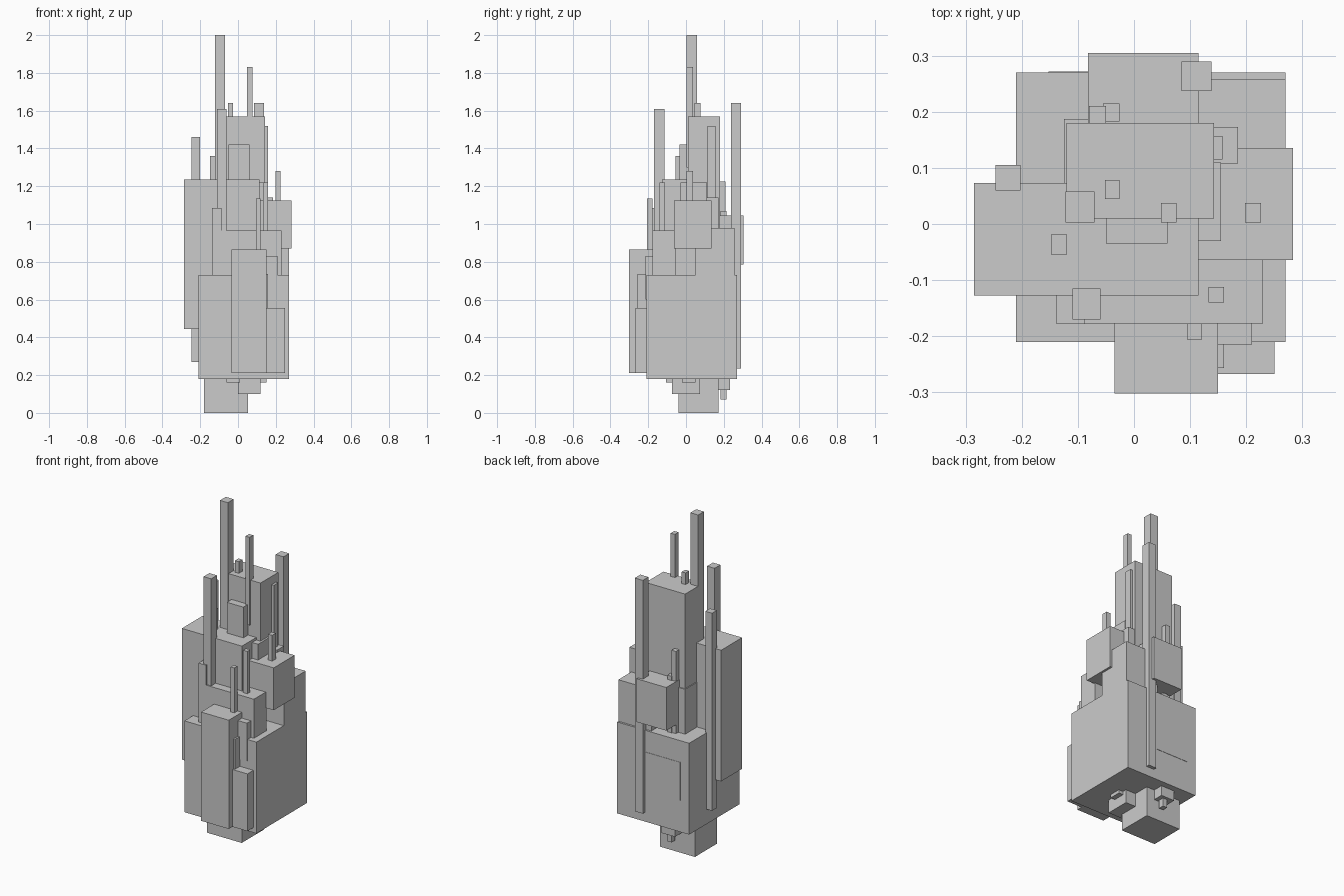
import bpy


def box(name, x, y, z):
    """Axis-aligned box from (min, max) ranges."""
    bpy.ops.mesh.primitive_cube_add(size=1, location=[sum(r) / 2 for r in (x, y, z)])
    ob = bpy.context.object
    ob.name = name
    ob.scale = [r[1] - r[0] for r in (x, y, z)]
    bpy.ops.object.transform_apply(location=False, rotation=False, scale=True)


# Main volumes
box("main_hull", (-.21, .27), (-.21, .27), (.18, .73))
box("left_block", (-.285, .115), (-.127, .073), (.445, 1.235))
box("back_block", (-.082, .115), (.105, .305), (.785, 1.045))
box("right_block", (.085, .283), (-.064, .135), (.87, 1.125))
box("front_block", (-.035, .15), (-.302, -.12), (.21, .865))
box("front_shoulder", (-.10, .23), (-.177, -.055), (.65, .965))
box("back_right_shoulder", (.05, .27), (.05, .258), (.65, .98))
box("tower_base", (-.125, .1), (0, .187), (.65, 1.0))
box("tower", (-.12, .143), (.01, .18), (.97, 1.57))
box("tower_front_bay", (-.05, .06), (-.035, .06), (1.1, 1.42))
box("tower_right_bay", (0, .155), (-.03, .11), (.9, 1.22))
box("right_step", (.12, .185), (.108, .173), (.8, 1.14))

# Small front blocks and rear panel
box("front_low_block", (.12, .25), (-.267, -.18), (.21, .555))
box("front_mid_post", (.1, .16), (-.257, -.19), (.3, .735))
box("front_high_post", (.15, .21), (-.215, -.16), (.6, .83))
box("rear_panel", (-.152, .082), (.2, .272), (.37, .6))

# Underside blocks
box("foot", (-.18, .053), (-.04, .172), (0, .2))
box("foot_side", (0, .12), (-.073, .075), (.1, .2))
box("foot_right_slab", (.1, .15), (-.02, .05), (.16, .2))
box("foot_front_slab", (-.06, .01), (-.107, -.06), (.16, .2))
box("foot_back", (-.09, 0), (.165, .233), (.12, .2))

# Masts: x range, y range, z range
masts = [
    ((-.122, -.07), (.003, .058), (1.0, 2.0)),
    ((-.11, -.06), (-.17, -.115), (.7, 1.61)),
    ((.085, .138), (.237, .29), (.235, 1.64)),
    ((-.247, -.202), (.06, .105), (.27, 1.46)),
    ((.048, .076), (.003, .037), (1.3, 1.83)),
    ((-.052, -.026), (.045, .078), (1.4, 1.64)),
    ((.198, .226), (.003, .037), (1.0, 1.28)),
    ((-.147, -.12), (-.055, -.018), (1.0, 1.36)),
    ((.133, .16), (-.14, -.112), (.8, 1.22)),
    ((.095, .12), (-.207, -.177), (.7, 1.135)),
    ((.13, .158), (.115, .157), (.9, 1.52)),
    ((-.08, -.05), (.18, .21), (.5, 1.225)),
    ((-.055, -.026), (.183, .215), (.07, 1.07)),
    ((-.138, -.088), (-.178, -.12), (.6, 1.085)),
]
for i, m in enumerate(masts):
    box(f"mast_{i + 1}", *m)
